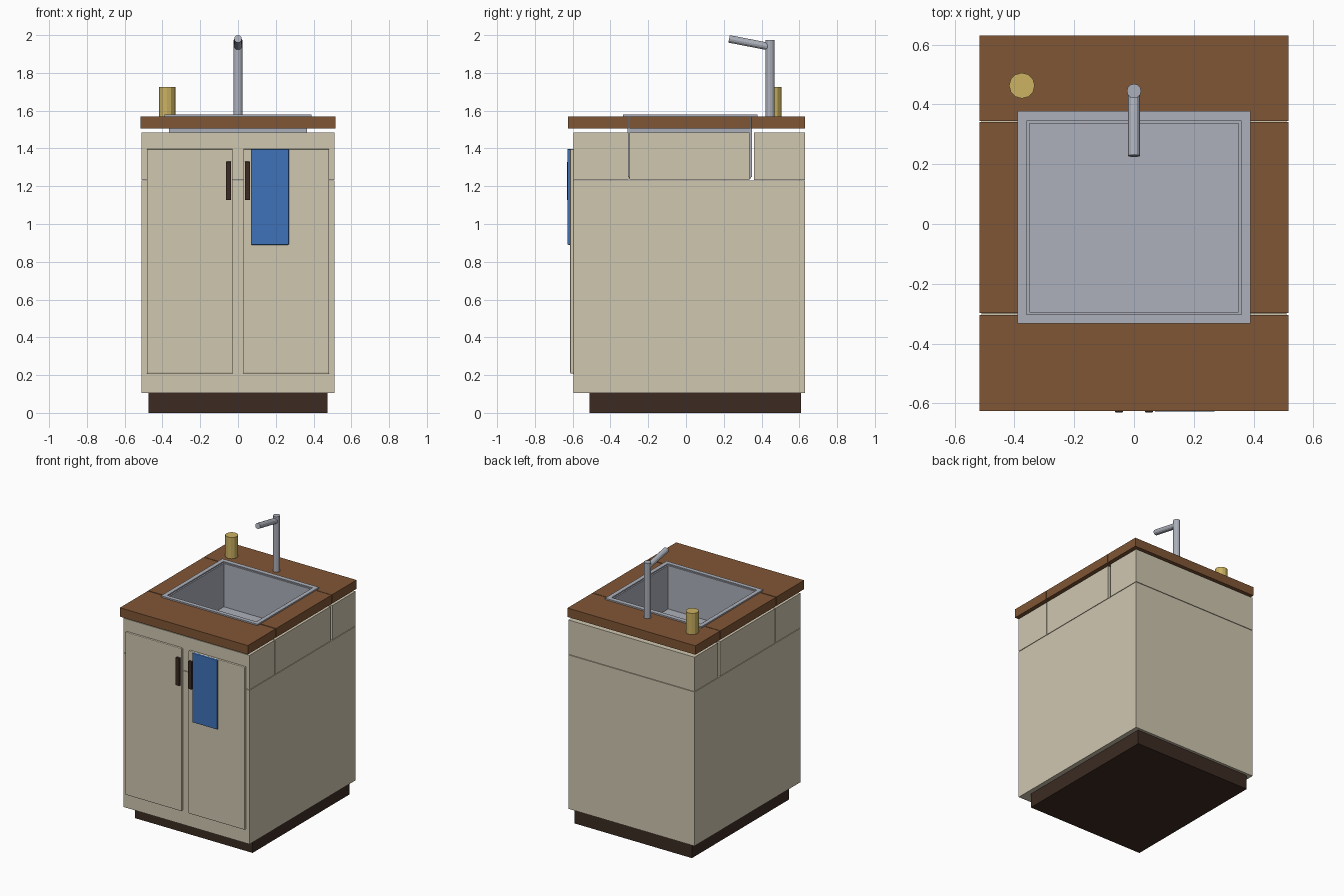
import bpy, math
from mathutils import Vector

if "Cube" in bpy.data.objects:
    bpy.data.objects.remove(bpy.data.objects["Cube"])


def material(name, r, g, b):
    def lin(c):
        c /= 255
        return c / 12.92 if c <= 0.04045 else ((c + 0.055) / 1.055) ** 2.4
    m = bpy.data.materials.new(name)
    m.diffuse_color = (lin(r), lin(g), lin(b), 1)
    m.use_nodes = True
    m.node_tree.nodes["Principled BSDF"].inputs["Base Color"].default_value = m.diffuse_color
    return m


CREAM = material("cream_paint", 208, 199, 176)
WOOD = material("brown_wood", 128, 86, 53)
DARK = material("dark_brown", 60, 43, 34)
STEEL = material("steel", 172, 176, 186)
BLUE = material("blue_cloth", 62, 114, 184)
BRASS = material("brass", 204, 178, 98)


def box(name, x, y, z, mat, bevel=0):
    """Box from (min, max) ranges."""
    bpy.ops.mesh.primitive_cube_add(size=1)
    ob = bpy.context.object
    ob.name = name
    lo, hi = Vector((x[0], y[0], z[0])), Vector((x[1], y[1], z[1]))
    for v in ob.data.vertices:
        v.co = [(lo[i] + hi[i]) / 2 + v.co[i] * (hi[i] - lo[i]) for i in range(3)]
    ob.data.materials.append(mat)
    if bevel:
        mod = ob.modifiers.new("bevel", "BEVEL")
        mod.width, mod.segments = bevel, 2
    return ob


def rod(name, a, b, radius, mat, sides=12):
    """Cylinder between two points."""
    a, b = Vector(a), Vector(b)
    bpy.ops.mesh.primitive_cylinder_add(vertices=sides, radius=radius,
                                        depth=(b - a).length, location=(a + b) / 2)
    ob = bpy.context.object
    ob.name = name
    ob.rotation_euler = (b - a).to_track_quat('Z', 'Y').to_euler()
    ob.data.materials.append(mat)
    return ob


def ring(name, outer_x, outer_y, inner_x, inner_y, z, mat):
    """Four boxes around a rectangular opening."""
    box(name + "_front", (-outer_x, outer_x), (outer_y[0], inner_y[0]), z, mat)
    box(name + "_back", (-outer_x, outer_x), (inner_y[1], outer_y[1]), z, mat)
    for side, s in (("left", -1), ("right", 1)):
        box(f"{name}_{side}", sorted((s * inner_x, s * outer_x)), inner_y, z, mat)


# Cabinet: plinth and lower carcass
box("plinth", (-0.475, 0.475), (-0.51, 0.61), (0, 0.105), DARK)
box("cabinet_body", (-0.51, 0.51), (-0.595, 0.63), (0.105, 1.23), CREAM)

# Upper carcass blocks and worktop slabs around the sink, with narrow joints
for part, w, y0, y1, split, z, mat in (
        ("cabinet_top", 0.51, -0.595, 0.63, (-0.305, -0.30, 0.337, 0.36), (1.234, 1.485), CREAM),
        ("worktop", 0.517, -0.625, 0.63, (-0.304, -0.298, 0.341, 0.345), (1.505, 1.57), WOOD)):
    box(part + "_front", (-w, w), (y0, split[0]), z, mat)
    box(part + "_back", (-w, w), (split[3], y1), z, mat)
    for side, s in (("left", -1), ("right", 1)):
        box(f"{part}_{side}", sorted((s * 0.367, s * w)), split[1:3], z, mat)

# Sink: rim, walls, floor and drain
ring("sink_rim", 0.39, (-0.333, 0.378), 0.36, (-0.303, 0.345), (1.57, 1.58), STEEL)
ring("sink_wall", 0.365, (-0.31, 0.349), 0.35, (-0.294, 0.336), (1.25, 1.572), STEEL)
box("sink_floor", (-0.365, 0.365), (-0.303, 0.345), (1.24, 1.255), STEEL)
rod("drain", (0, 0.02, 1.25), (0, 0.02, 1.26), 0.037, STEEL, 24)

# Doors with handles
for side, s in (("left", -1), ("right", 1)):
    box(side + "_door", sorted((s * 0.028, s * 0.483)), (-0.613, -0.594), (0.208, 1.397), CREAM, 0.005)
    box(side + "_handle", sorted((s * 0.036, s * 0.064)), (-0.63, -0.611), (1.127, 1.33), DARK, 0.003)

# Hanging towel
box("towel", (0.068, 0.27), (-0.628, -0.61), (0.89, 1.397), BLUE, 0.005)

# Tap and soap bottle
rod("tap_post", (0, 0.445, 1.57), (0, 0.445, 1.975), 0.024, STEEL)
rod("tap_spout", (0, 0.445, 1.938), (0, 0.228, 1.98), 0.02, STEEL)
rod("soap_bottle", (-0.375, 0.463, 1.57), (-0.375, 0.463, 1.725), 0.043, BRASS)
